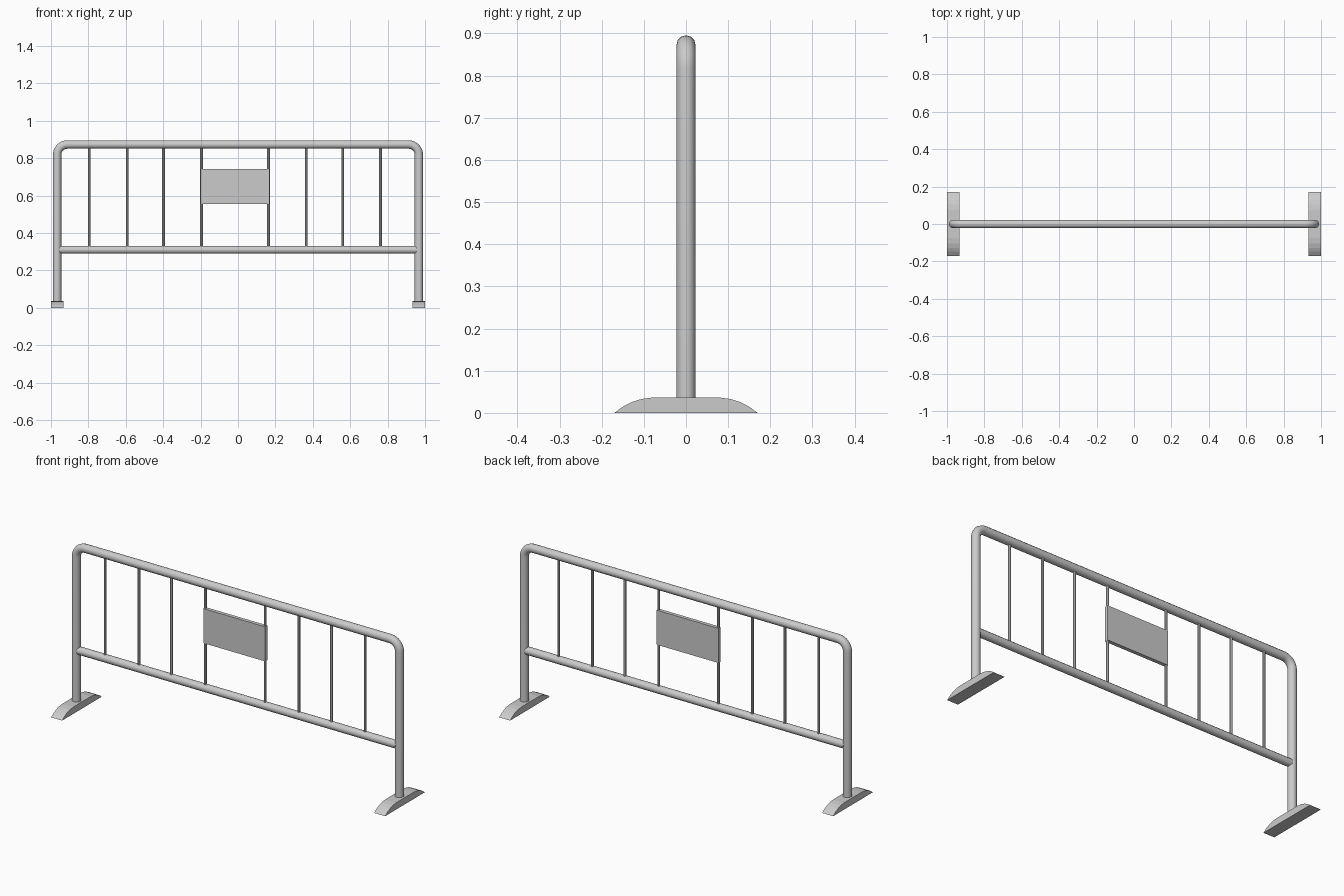
import bpy, bmesh
from math import sin, cos, pi

if "Cube" in bpy.data.objects:
    bpy.data.objects.remove(bpy.data.objects["Cube"])

POST_X, TOP_Z, TUBE_R, BEND_R = 0.967, 0.873, 0.0225, 0.055


def add_mesh(name, bm):
    bmesh.ops.recalc_face_normals(bm, faces=bm.faces)
    me = bpy.data.meshes.new(name)
    bm.to_mesh(me)
    bm.free()
    ob = bpy.data.objects.new(name, me)
    bpy.context.collection.objects.link(ob)
    return ob


def tube(name, points, radius, res=4):
    """Round capped tube along a path."""
    cu = bpy.data.curves.new(name, 'CURVE')
    cu.dimensions = '3D'
    cu.bevel_depth = radius
    cu.bevel_resolution = res
    cu.use_fill_caps = True
    sp = cu.splines.new('POLY')
    sp.points.add(len(points) - 1)
    for p, co in zip(sp.points, points):
        p.co = (*co, 1)
    sp.use_smooth = True
    ob = bpy.data.objects.new(name, cu)
    bpy.context.collection.objects.link(ob)
    # turn into a mesh with sharp cap edges
    bpy.ops.object.select_all(action='DESELECT')
    bpy.context.view_layer.objects.active = ob
    ob.select_set(True)
    bpy.ops.object.convert(target='MESH')
    bpy.ops.object.shade_smooth_by_angle(angle=0.7)
    return bpy.context.object


# Bent outer frame: both posts and the top rail in one tube
bend = [(POST_X - BEND_R + BEND_R * cos(a), 0, TOP_Z - BEND_R + BEND_R * sin(a))
        for a in (i * pi / 16 for i in range(9))]
half = [(POST_X, 0, 0.02)] + bend
path = half + [(-x, y, z) for x, y, z in reversed(half)]
tube("outer_frame", path, TUBE_R)

# Lower rail
tube("lower_rail", [(-0.955, 0, 0.31), (0.955, 0, 0.31)], 0.021)

# Thin upright bars
for i, x in enumerate((-0.795, -0.592, -0.398, -0.195, 0.163, 0.365, 0.56, 0.762)):
    tube(f"upright_bar_{i + 1}", [(x, 0, 0.31), (x, 0, TOP_Z)], 0.007, 2)

# Sign panel between the two middle bars
bm = bmesh.new()
bmesh.ops.create_cube(bm, size=1)
for v in bm.verts:
    v.co = (v.co.x * 0.37 - 0.016, v.co.y * 0.02, v.co.z * 0.187 + 0.648)
add_mesh("sign_panel", bm)

# Feet: low domed profile extruded along x
side = [(0.17, 0), (0.148, 0.016), (0.128, 0.026), (0.105, 0.033), (0.075, 0.037)]
profile = side + [(-y, z) for y, z in reversed(side)]
for name, x0 in (("left_foot", -1.0), ("right_foot", 0.934)):
    bm = bmesh.new()
    face = bm.faces.new([bm.verts.new((x0, y, z)) for y, z in profile])
    ext = bmesh.ops.extrude_face_region(bm, geom=[face])
    new = [g for g in ext["geom"] if isinstance(g, bmesh.types.BMVert)]
    bmesh.ops.translate(bm, verts=new, vec=(0.066, 0, 0))
    # keep both end caps
    if not any(f.normal.x and all(abs(v.co.x - x0) < 1e-5 for v in f.verts) for f in bm.faces):
        bm.faces.new([v for v in bm.verts if abs(v.co.x - x0) < 1e-5])
    add_mesh(name, bm)
